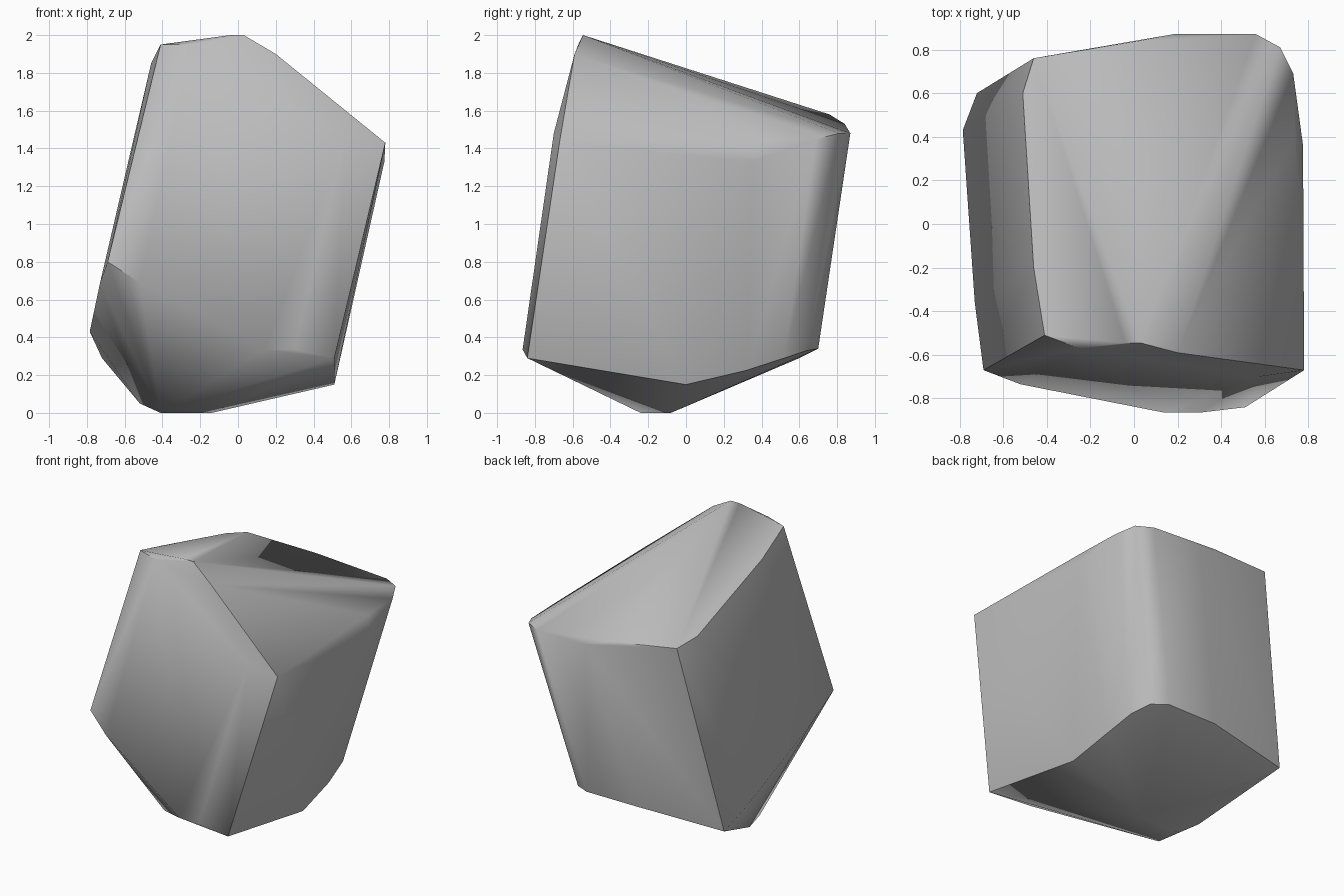
import bpy, bmesh
from math import radians
from mathutils import Vector

cube = bpy.data.objects.get("Cube")
if cube:
    bpy.data.objects.remove(cube, do_unlink=True)

stone = bpy.data.materials.new("stone grey")
stone.use_nodes = True
grey = (0.5, 0.5, 0.5, 1)
stone.diffuse_color = grey
stone.node_tree.nodes["Principled BSDF"].inputs["Base Color"].default_value = grey

# Leaning column: corners around the lower rim
lower_rim = [
    (-.69, -.67, .8), (-.52, -.735, .69), (.14, -.865, .335), (.3, -.865, .335),
    (.51, -.84, .29), (.51, 0, .15), (.49, .32, .225), (.46, .52, .29),
    (.4, .64, .33), (.29, .7, .34), (-.09, .7, .34),
    (-.72, .6, .29), (-.785, .43, .43), (-.73, -.36, .69),
]
# Corners around the slanted upper rim
upper_rim = [
    (-.41, -.51, 1.95), (-.25, -.57, 1.95), (-.04, -.545, 2), (.03, -.545, 2),
    (.2, -.59, 1.9), (.57, -.7, 1.48), (.78, -.67, 1.43), (.775, .36, 1.33),
    (.74, .4, 1.45), (.73, .69, 1.45), (.67, .81, 1.48), (.56, .87, 1.48),
    (.18, .87, 1.48), (.03, .84, 1.53), (-.46, .76, 1.58), (-.51, .6, 1.62),
    (-.46, -.2, 1.85),
]
# Blunt foot the stone stands on
foot = [(-.41, -.24, 0), (-.41, -.08, 0), (-.14, -.08, 0), (-.52, .03, .05)]

# Wrap the corners in a closed rock surface
bm = bmesh.new()
for point in lower_rim + upper_rim + foot:
    bm.verts.new(Vector(point))
hull = bmesh.ops.convex_hull(bm, input=bm.verts)
loose = {g for g in hull["geom_interior"] + hull["geom_unused"]
         if isinstance(g, bmesh.types.BMVert)}
bmesh.ops.delete(bm, geom=list(loose), context='VERTS')
bmesh.ops.recalc_face_normals(bm, faces=bm.faces)

mesh = bpy.data.meshes.new("rock")
bm.to_mesh(mesh)
bm.free()
mesh.materials.append(stone)
rock = bpy.data.objects.new("rock", mesh)
bpy.context.collection.objects.link(rock)

# Soft facets with crisp main edges
bpy.ops.object.select_all(action='DESELECT')
rock.select_set(True)
bpy.context.view_layer.objects.active = rock
bpy.ops.object.shade_smooth_by_angle(angle=radians(50))
